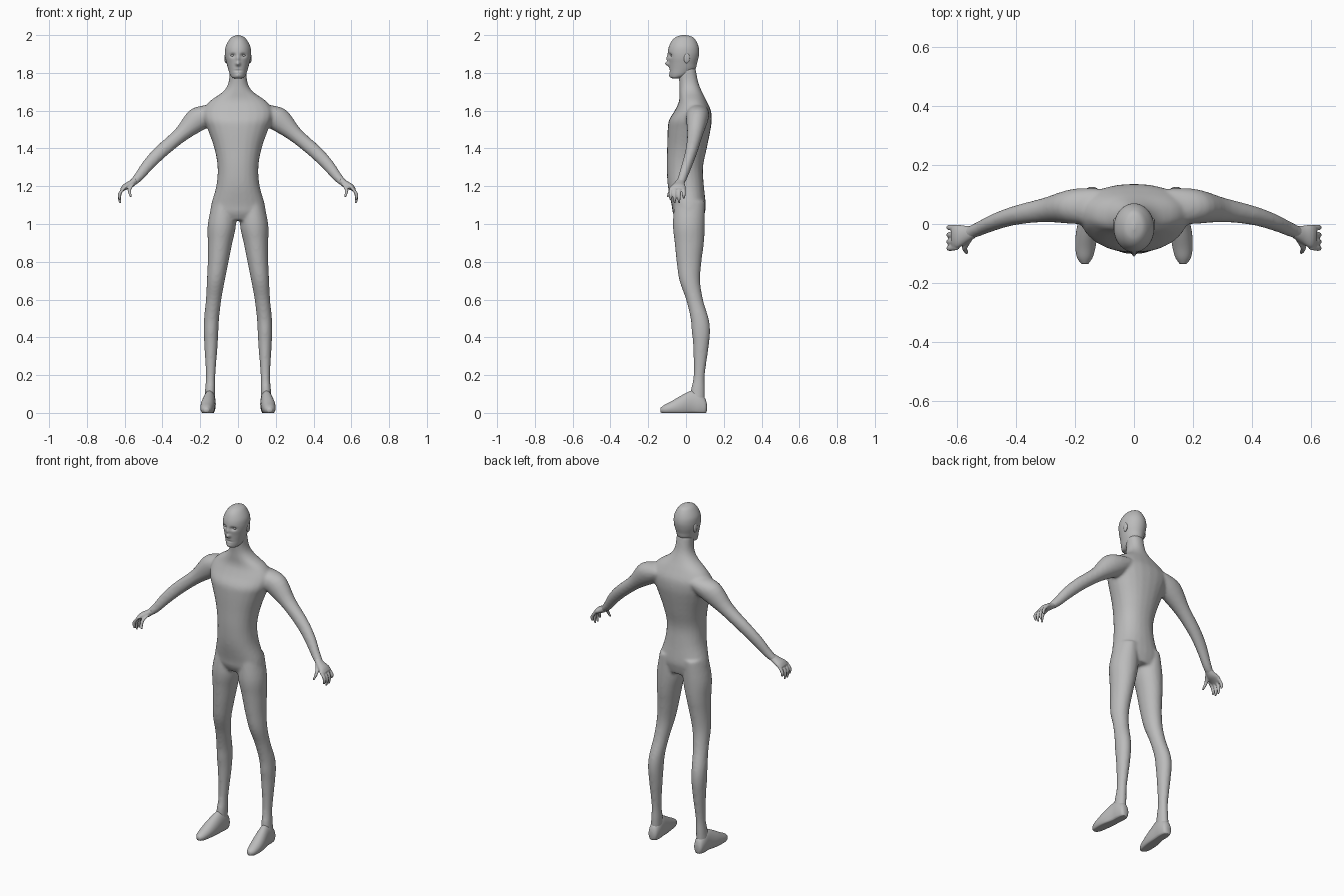
import bpy
import bmesh
import math
from mathutils import Vector

default_cube = bpy.data.objects.get("Cube")
if default_cube:
    bpy.data.objects.remove(default_cube, do_unlink=True)

X, Y, Z = Vector((1, 0, 0)), Vector((0, 1, 0)), Vector((0, 0, 1))

clay = bpy.data.materials.new("clay_grey")
clay.use_nodes = True
colour = (0.5, 0.5, 0.5, 1)
clay.diffuse_color = colour
clay.node_tree.nodes["Principled BSDF"].inputs["Base Color"].default_value = colour


def spline(rows, steps):
    """Smoothly interpolate a list of equal-length rows."""
    result = []
    for i in range(len(rows) - 1):
        before, after = rows[max(i - 1, 0)], rows[min(i + 2, len(rows) - 1)]
        for k in range(steps):
            t = k / steps
            result.append([
                b + t * ((c - a) / 2 + t * (a - 2.5 * b + 2 * c - d / 2
                                            + t * (1.5 * (b - c) + (d - a) / 2)))
                for a, b, c, d in zip(before, rows[i], rows[i + 1], after)])
    return result + [list(rows[-1])]


def tube(bm, rows, u, v, side=1, steps=4, segments=24, power=1.0, floor=None):
    """Loft ellipses (x, y, z, radius along u, radius along v); side -1 mirrors."""
    def bulge(value):
        return math.copysign(abs(value) ** power, value)

    rings = []
    for x, y, z, ru, rv in spline(rows, steps):
        ring = []
        for k in range(segments):
            angle = math.tau * k / segments
            p = Vector((x, y, z)) + u * ru * bulge(math.cos(angle)) + v * rv * bulge(math.sin(angle))
            p.x *= side
            if floor is not None:
                p.z = max(p.z, floor)
            ring.append(bm.verts.new(p))
        rings.append(ring)
    for low, high in zip(rings, rings[1:]):
        for k in range(segments):
            n = (k + 1) % segments
            bm.faces.new((low[k], low[n], high[n], high[k]))
    bm.faces.new(rings[0])
    bm.faces.new(rings[-1])


def upright(rows):
    """Turn (z, left, right, front, back) extents into loft rows."""
    return [((a + b) / 2, (f + k) / 2, z, (b - a) / 2, (k - f) / 2) for z, a, b, f, k in rows]


def centred(rows):
    """Turn (z, half width, front, back) into loft rows."""
    return upright([(z, -w, w, f, k) for z, w, f, k in rows])


def finish(name, bm, voxel=None, smoothing=0):
    """Make the object, optionally fusing its overlapping volumes."""
    bmesh.ops.recalc_face_normals(bm, faces=bm.faces[:])
    for face in bm.faces:
        face.smooth = True
    mesh = bpy.data.meshes.new(name)
    bm.to_mesh(mesh)
    bm.free()
    mesh.materials.append(clay)
    obj = bpy.data.objects.new(name, mesh)
    bpy.context.scene.collection.objects.link(obj)
    if voxel:
        fuse = obj.modifiers.new("fuse", "REMESH")
        fuse.mode = "VOXEL"
        fuse.voxel_size = voxel
        fuse.use_smooth_shade = True
        relax = obj.modifiers.new("relax", "SMOOTH")
        relax.factor = 0.5
        relax.iterations = smoothing
    return obj


# Torso and neck: height, half width, front, back
torso = centred([
    (1.02, .1, -.05, .09), (1.06, .14, -.07, .1), (1.1, .143, -.076, .105),
    (1.2, .115, -.096, .095), (1.3, .108, -.102, .09), (1.4, .125, -.1, .11),
    (1.5, .16, -.097, .13), (1.55, .18, -.09, .136), (1.6, .185, -.06, .132),
    (1.65, .15, -.037, .11), (1.7, .08, -.035, .085), (1.75, .05, -.036, .065),
    (1.83, .045, -.045, .05)])

# Leg: height, inner, outer, front, back
leg = upright([
    (1.12, .02, .135, -.06, .1), (1, .01, .16, -.07, .1), (.9, .03, .16, -.06, .095),
    (.8, .05, .16, -.05, .082), (.7, .07, .165, -.035, .075), (.6, .088, .17, 0, .09),
    (.5, .1, .18, .024, .12), (.43, .104, .182, .03, .128), (.35, .108, .178, .038, .12),
    (.2, .12, .17, .04, .1), (.12, .12, .175, .025, .1), (.04, .122, .18, .02, .1)])

# Arm: centre, radius across, radius in depth
arm = [(.11, .06, 1.6, .05, .06), (.2, .06, 1.562, .068, .06), (.3, .048, 1.475, .042, .042),
       (.4, .03, 1.39, .037, .033), (.47, .008, 1.32, .033, .029),
       (.53, -.018, 1.245, .025, .025), (.565, -.033, 1.212, .018, .024)]

body = bmesh.new()
tube(body, torso, X, Y, power=.9)
for side in (1, -1):
    tube(body, leg, X, Y, side)
    tube(body, arm, Vector((.76, 0, .65)), Y, side)
finish("body", body, .008, 8)

# Hands and feet
palm = [(.54, -.027, 1.232, .018, .02), (.57, -.036, 1.21, .019, .03),
        (.6, -.042, 1.195, .016, .04), (.618, -.042, 1.18, .01, .036)]
thumb = [(.56, -.05, 1.21, .013, .012), (.575, -.08, 1.18, .01, .01), (.567, -.098, 1.142, .006, .006)]
fingertips = [(-.082, 1.125), (-.06, 1.11), (-.037, 1.112), (-.012, 1.135)]
foot = [(.152, .11, .03, .014, .02), (.15, .1, .034, .026, .045), (.15, .07, .045, .032, .065),
        (.152, .03, .05, .033, .068), (.16, -.03, .035, .037, .054), (.165, -.08, .024, .034, .036),
        (.167, -.115, .018, .026, .024), (.167, -.135, .015, .012, .012)]

for side, label in ((1, "left"), (-1, "right")):
    hand = bmesh.new()
    tube(hand, palm, Vector((.45, 0, .9)), Y, side)
    tube(hand, thumb, X, Y, side, segments=12)
    for y, tip in fingertips:
        root = y * .9 - .004
        finger = [(.6, root, 1.194, .011, .011), (.622, y, 1.168, .01, .01),
                  (.628, y, (tip + 1.168) / 2, .009, .009), (.624, y, tip, .005, .005)]
        tube(hand, finger, X, Y, side, segments=12)
    finish(label + "_hand", hand, .004, 3)

    sole = bmesh.new()
    tube(sole, foot, X, Z, side, segments=32, floor=0)
    finish(label + "_foot", sole)

# Head: height, half width, front, back
skull = centred([
    (2, .005, -.02, 0), (1.99, .032, -.052, .035), (1.97, .05, -.075, .053),
    (1.94, .065, -.09, .066), (1.91, .069, -.096, .07), (1.88, .067, -.094, .066),
    (1.85, .06, -.09, .058), (1.82, .052, -.088, .05), (1.79, .042, -.086, .02),
    (1.775, .03, -.08, -.02), (1.77, .012, -.065, -.04)])
head = bmesh.new()
tube(head, skull, X, Y, steps=8, segments=72)

# Facial relief: x, z, spread in x, spread in z, depth
relief = [(0, 1.848, .011, .011, -.02), (0, 1.875, .009, .018, -.01),
          (.028, 1.893, .013, .01, .013), (-.028, 1.893, .013, .01, .013),
          (0, 1.812, .018, .004, .005), (0, 1.785, .015, .01, -.004)]
for vert in head.verts:
    if vert.co.y < -.03:
        x, _, z = vert.co
        vert.co.y += sum(depth * math.exp(-((x - cx) / sx) ** 2 - ((z - cz) / sz) ** 2)
                         for cx, cz, sx, sz, depth in relief)
finish("head", head)


def ellipsoid(name, centre, radii):
    bm = bmesh.new()
    bmesh.ops.create_uvsphere(bm, u_segments=20, v_segments=12, radius=1)
    bmesh.ops.scale(bm, vec=radii, verts=bm.verts)
    bmesh.ops.translate(bm, vec=centre, verts=bm.verts)
    finish(name, bm)


# Eyes and ears
for side, label in ((1, "left"), (-1, "right")):
    ellipsoid(label + "_eye", (.028 * side, -.07, 1.893), (.013, .011, .008))
    ellipsoid(label + "_ear", (.064 * side, .004, 1.878), (.008, .016, .027))
